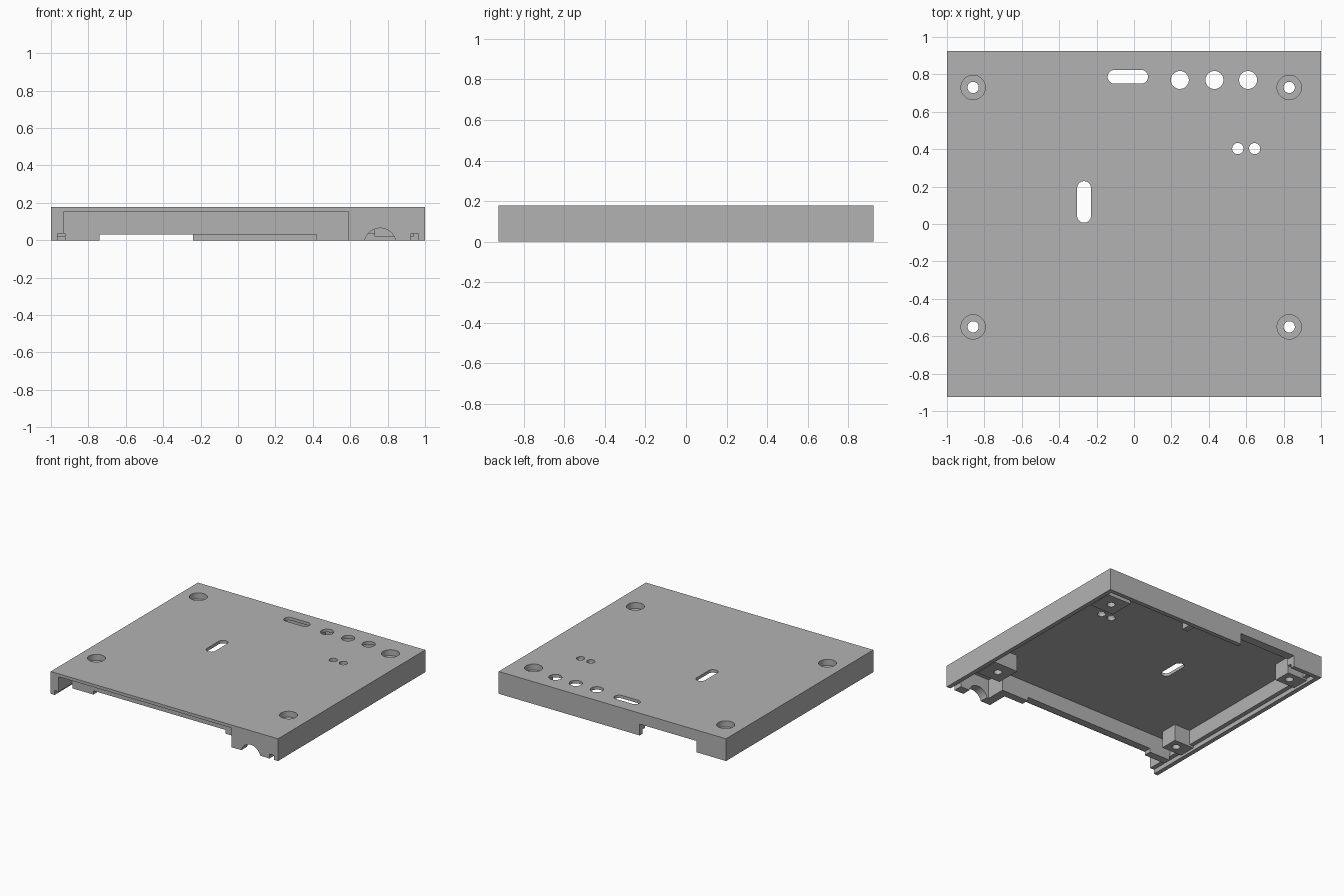
import bpy
import bmesh
from mathutils import Matrix

if "Cube" in bpy.data.objects:
    bpy.data.objects.remove(bpy.data.objects["Cube"], do_unlink=True)

grey = bpy.data.materials.new("light grey plastic")
grey.use_nodes = True
grey.diffuse_color = (0.45, 0.45, 0.45, 1)
grey.node_tree.nodes["Principled BSDF"].inputs["Base Color"].default_value = grey.diffuse_color


def make(name, bm):
    mesh = bpy.data.meshes.new(name)
    bm.to_mesh(mesh)
    bm.free()
    ob = bpy.data.objects.new(name, mesh)
    bpy.context.collection.objects.link(ob)
    mesh.materials.append(grey)
    return ob


def box(name, x0, x1, y0, y1, z0, z1):
    bm = bmesh.new()
    bmesh.ops.create_cube(bm, size=1, matrix=Matrix.Translation(
        ((x0 + x1) / 2, (y0 + y1) / 2, (z0 + z1) / 2)) @ Matrix.Diagonal((x1 - x0, y1 - y0, z1 - z0, 1)))
    return make(name, bm)


def rod(name, x, y, r, z0, z1, stretch_x=0, stretch_y=0):
    """Upright rod; stretching its halves apart turns it into a slot shape."""
    bm = bmesh.new()
    bmesh.ops.create_cone(bm, cap_ends=True, segments=48, radius1=r, radius2=r, depth=z1 - z0,
                          matrix=Matrix.Rotation(0.0654, 4, "Z"))
    for v in bm.verts:
        v.co.x += stretch_x if v.co.x > 0 else -stretch_x
        v.co.y += stretch_y if v.co.y > 0 else -stretch_y
    bmesh.ops.translate(bm, verts=bm.verts, vec=(x, y, (z0 + z1) / 2))
    return make(name, bm)


cover = box("enclosure_cover", -1, 1, -0.925, 0.925, 0, 0.177)


def combine(tool, operation="DIFFERENCE"):
    mod = cover.modifiers.new("combine", "BOOLEAN")
    mod.operation, mod.solver, mod.object = operation, "EXACT", tool
    bpy.context.view_layer.objects.active = cover
    bpy.ops.object.modifier_apply(modifier=mod.name)
    bpy.data.objects.remove(tool, do_unlink=True)


# Main cavity, front recess and cable pocket
LOW, CEIL = -0.3, 0.153
combine(box("cavity", -0.93, 0.93, -0.70, 0.855, LOW, CEIL))
combine(box("front_recess", -0.93, 0.59, -1.2, -0.76, LOW, CEIL))
combine(box("cable_pocket", 0.66, 0.93, -0.855, -0.65, LOW, CEIL))

# Stepped rim along the sides and back
combine(box("rim_step_right", -0.965, -0.925, -1.2, 0.89, LOW, 0.035))
combine(box("rim_step_left", 0.925, 0.965, -1.2, 0.89, LOW, 0.035))
combine(box("rim_step_back", -0.95, 0.95, 0.84, 0.89, LOW, 0.035))

# Low edge of the inner front wall, and the notch in the back wall
combine(box("front_clearance", -0.74, 0.42, -0.8, -0.65, LOW, 0.03))
combine(box("back_notch", -0.74, -0.24, 0.8, 1.2, LOW, 0.09))

# Half-round cable opening in the front block
cable = rod("cable_opening", 0, 0, 0.085, -0.15, 0.15)
cable.data.transform(Matrix.Translation((0.76, -0.925, -0.02)) @ Matrix.Rotation(1.5708, 4, "X"))
combine(cable)

# Square screw posts with counterbored holes
for y in (0.73, -0.55):
    combine(box("post_right", -0.965, -0.79, y - 0.07, y + 0.07, 0.02, 0.165), "UNION")
    combine(box("post_left", 0.73, 0.94, y - 0.1, y + 0.1, 0.02, 0.165), "UNION")
    for x in (-0.86, 0.83):
        combine(rod("screw_hole", x, y, 0.03, LOW, 0.3))
        combine(rod("counterbore", x, y, 0.065, 0.13, 0.3))

# Small rib behind the back wall
combine(box("rib", 0.12, 0.17, 0.75, 0.87, 0.05, 0.165), "UNION")

# Button, indicator and slot openings in the top
for x in (0.245, 0.43, 0.61):
    combine(rod("button_hole", x, 0.77, 0.048, 0.1, 0.3))
for x in (0.555, 0.645):
    combine(rod("indicator_hole", x, 0.403, 0.03, 0.1, 0.3))
combine(rod("back_slot", -0.033, 0.787, 0.037, 0.1, 0.3, stretch_x=0.071))
combine(rod("middle_slot", -0.267, 0.118, 0.037, 0.1, 0.3, stretch_y=0.074))

# Crisp edges with smooth bores
bpy.ops.object.select_all(action="DESELECT")
cover.select_set(True)
bpy.context.view_layer.objects.active = cover
bpy.ops.object.shade_smooth_by_angle(angle=0.5)
